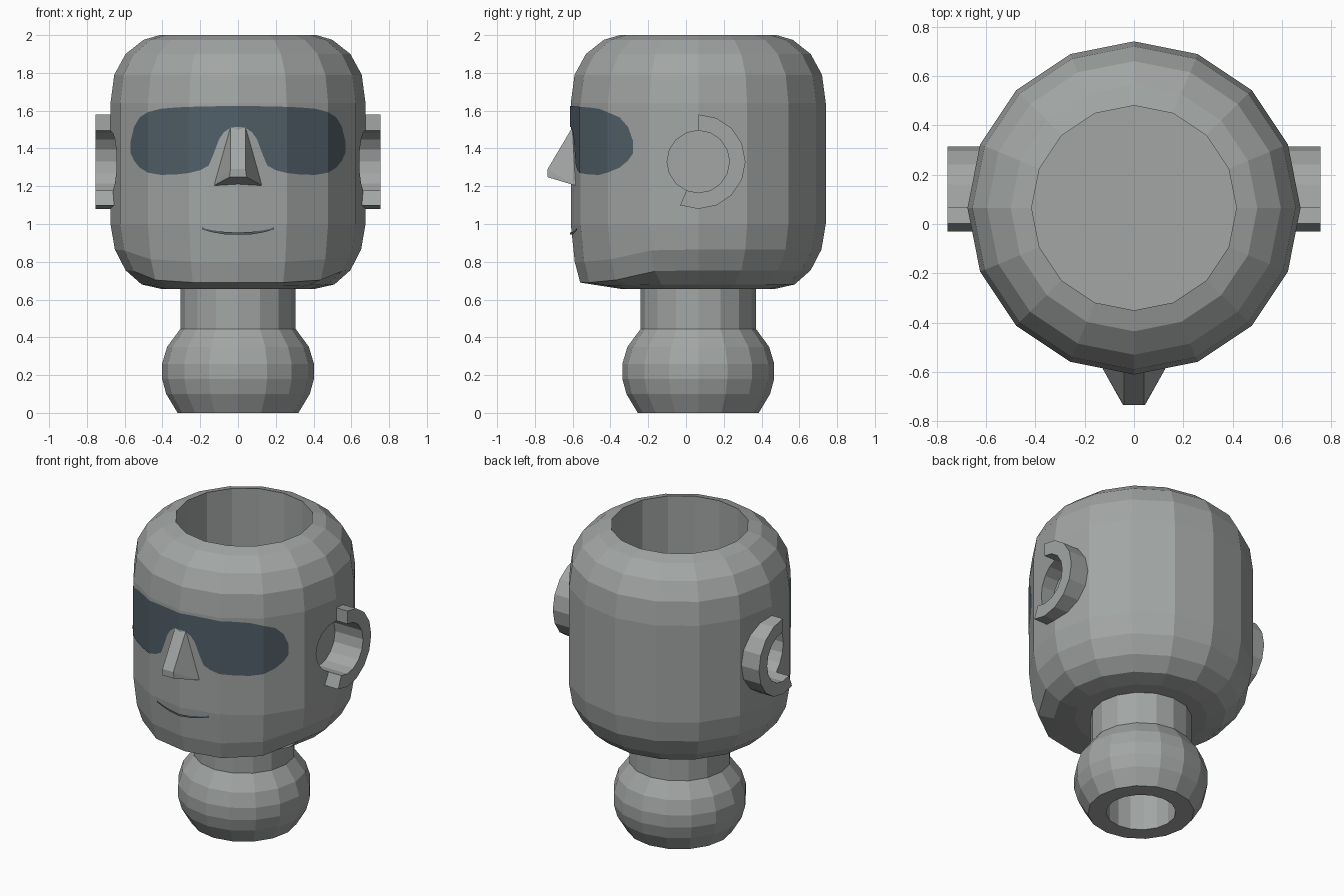
import bpy, bmesh
from math import sin, cos, pi, radians
from mathutils import Vector

if "Cube" in bpy.data.objects:
    bpy.data.objects.remove(bpy.data.objects["Cube"])

SIDES = 16
CY = 0.065      # y of the common vertical axis
R = 0.675       # head radius


def material(name, rgb):
    m = bpy.data.materials.new(name)
    m.use_nodes = True
    m.diffuse_color = (*rgb, 1)
    bsdf = m.node_tree.nodes["Principled BSDF"]
    bsdf.inputs["Base Color"].default_value = (*rgb, 1)
    bsdf.inputs["Roughness"].default_value = 0.6
    return m


GREY = material("stone grey", (0.36, 0.38, 0.37))
BLUE = material("dark slate blue", (0.082, 0.115, 0.14))


def finish(name, bm, mat, recalc=True):
    if recalc:
        bmesh.ops.recalc_face_normals(bm, faces=bm.faces)
    me = bpy.data.meshes.new(name)
    bm.to_mesh(me)
    bm.free()
    me.materials.append(mat)
    ob = bpy.data.objects.new(name, me)
    bpy.context.collection.objects.link(ob)
    return ob


def lathe(name, profile, shape=None):
    """Turn (radius, z) points about the axis and cap both ends."""
    bm = bmesh.new()
    rings = []
    for r, z in profile:
        ring = []
        for i in range(SIDES):
            a = 2 * pi * i / SIDES
            rr, zz = shape(r, z, a) if shape else (r, z)
            ring.append(bm.verts.new((rr * sin(a), CY - rr * cos(a), zz)))
        rings.append(ring)
    for lo, hi in zip(rings, rings[1:]):
        for i in range(SIDES):
            j = (i + 1) % SIDES
            bm.faces.new((lo[i], lo[j], hi[j], hi[i]))
    bm.faces.new(rings[0][::-1])
    bm.faces.new(rings[-1])
    return finish(name, bm, GREY)


# Head: rounded drum with a fuller jaw in front and a deep round socket on top
def jaw(r, z, a):
    f = min(1, max(0, (cos(a) - 0.35) / 0.45))
    if 0.7 < z < 0.95:
        return r + f * (0.655 - r) * (0.5 if z < 0.8 else 0.7), z - 0.065 * f
    if z < 0.7 and r > 0.45:
        return r + 0.02 * f, z - 0.005 * f
    return r, z


head = lathe("head", [
    (0.40, 0.655), (0.51, 0.68), (0.595, 0.755), (0.652, 0.865), (R, 1.0),
    (R, 1.64), (0.655, 1.79), (0.595, 1.9), (0.50, 1.975), (0.415, 2.0),
    (0.415, 1.45)], jaw)

# Neck with a ball foot and a round socket underneath
lathe("neck", [
    (0.21, 0.5), (0.21, 0.0), (0.32, 0.0), (0.38, 0.1), (0.402, 0.18),
    (0.402, 0.26), (0.375, 0.35), (0.305, 0.445), (0.305, 0.67)])


# Ears: open rings around a round recess in each side of the head
EAR_Z = 1.33


def ear_point(x, r, step):
    a = 2 * pi * step / SIDES
    return Vector((x, CY + r * sin(a), EAR_Z + r * cos(a)))


def ear(name, side):
    bm = bmesh.new()
    rows = []
    for s in range(10):
        corners = [(0.58, 0.165), (0.755, 0.165), (0.755, 0.25), (0.58, 0.25)]
        rows.append([bm.verts.new(ear_point(side * x, r, s)) for x, r in corners])
    for p, q in zip(rows, rows[1:]):
        for i in range(4):
            j = (i + 1) % 4
            bm.faces.new((p[i], p[j], q[j], q[i]))
    bm.faces.new(rows[0])
    bm.faces.new(rows[-1][::-1])
    finish(name, bm, GREY)


def ear_recess(side):
    bm = bmesh.new()
    ends = [[bm.verts.new(ear_point(side * x, 0.165, s)) for s in range(SIDES)]
            for x in (0.55, 0.9)]
    for i in range(SIDES):
        j = (i + 1) % SIDES
        bm.faces.new((ends[0][i], ends[0][j], ends[1][j], ends[1][i]))
    bm.faces.new(ends[0])
    bm.faces.new(ends[1])
    cutter = finish("ear_cutter", bm, GREY)
    cutter.hide_render = True
    mod = head.modifiers.new("recess", "BOOLEAN")
    mod.operation = "DIFFERENCE"
    mod.solver = "EXACT"
    mod.object = cutter
    bpy.context.view_layer.objects.active = head
    bpy.ops.object.modifier_apply(modifier=mod.name)
    bpy.data.objects.remove(cutter)


for label, side in (("left_ear", 1), ("right_ear", -1)):
    ear(label, side)
    ear_recess(side)

# Nose: wedge that widens towards its base
bm = bmesh.new()
for x, y, z in [(0.128, -0.55, 1.205), (0.055, -0.55, 1.515), (0.04, -0.6, 1.515),
                (0.04, -0.733, 1.29), (0.045, -0.733, 1.248), (0.125, -0.59, 1.205)]:
    for s in (1, -1):
        bm.verts.new((s * x, y, z))
bmesh.ops.convex_hull(bm, input=bm.verts)
finish("nose", bm, GREY)


# Painted face details: thin strips that follow the facets of the head
def facet_y(x):
    step = 2 * pi / SIDES
    for i in range(SIDES // 4):
        x0, x1 = R * sin(i * step), R * sin((i + 1) * step)
        if x <= x1:
            t = (x - x0) / (x1 - x0)
            y0, y1 = R * cos(i * step), R * cos((i + 1) * step)
            return CY - (y0 + t * (y1 - y0)) - 0.004


def painted(name, columns):
    """Columns are (x, low z, high z) for one half; the other is mirrored."""
    full = [(-x, a, b) for x, a, b in columns[:0:-1]] + columns
    bm = bmesh.new()
    pairs = [[bm.verts.new((x, facet_y(abs(x)), z)) for z in (a, b)]
             for x, a, b in full]
    for p, q in zip(pairs, pairs[1:]):
        bm.faces.new((p[0], q[0], q[1], p[1]))
    finish(name, bm, BLUE, recalc=False)


painted("visor", [
    (0, 1.515, 1.624), (0.04, 1.51, 1.624), (0.075, 1.485, 1.624),
    (0.1, 1.45, 1.624), (0.13, 1.37, 1.623), (0.155, 1.31, 1.623),
    (0.2, 1.285, 1.622), (0.2583, 1.27, 1.62), (0.33, 1.262, 1.617),
    (0.41, 1.26, 1.61), (0.4773, 1.272, 1.592), (0.52, 1.298, 1.565),
    (0.55, 1.335, 1.515), (0.568, 1.375, 1.44)])

painted("mouth", [
    (0, 0.943, 0.955), (0.07, 0.945, 0.958), (0.13, 0.955, 0.966),
    (0.17, 0.965, 0.974), (0.19, 0.97, 0.984)])
